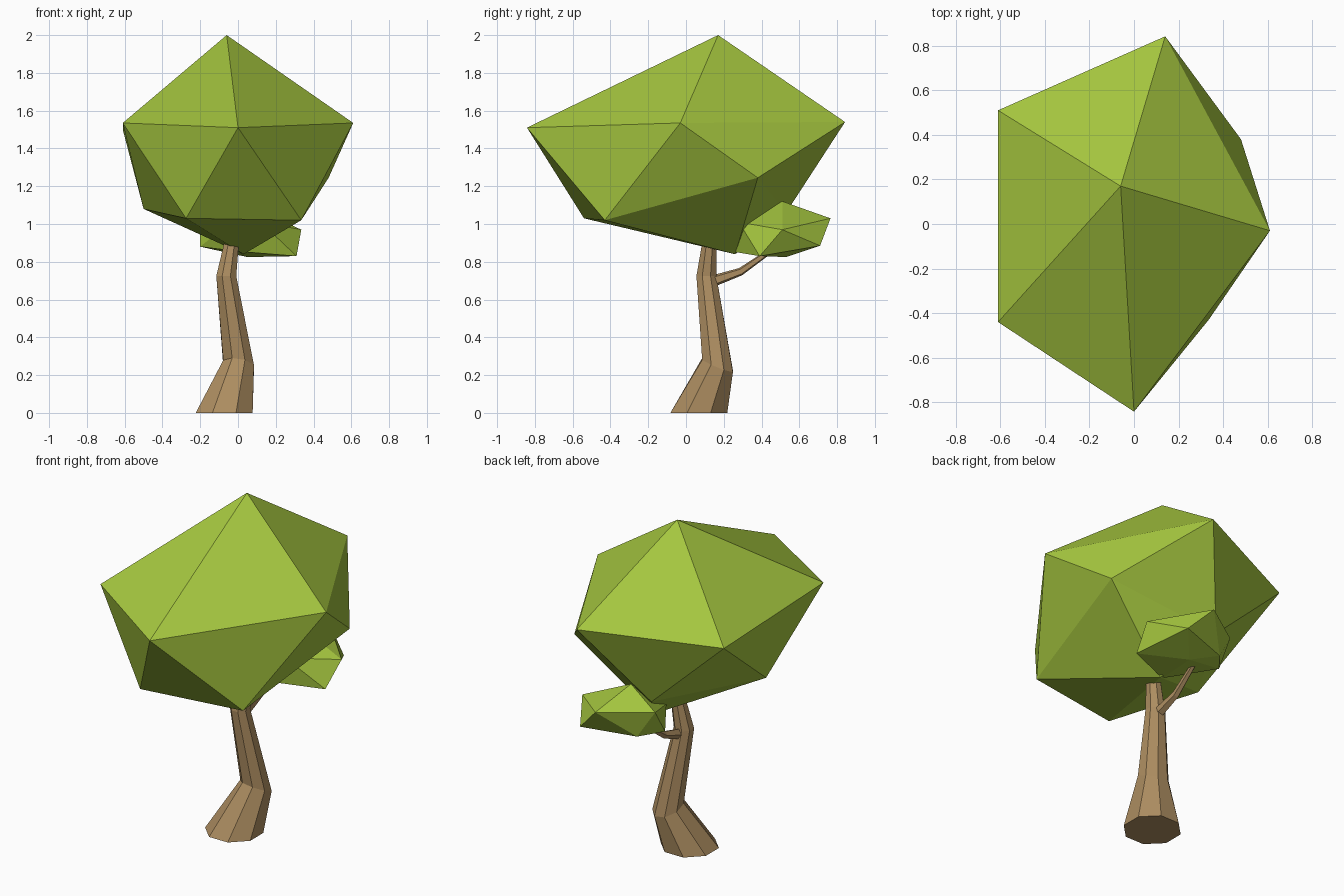
import bpy, bmesh
from math import cos, sin, pi
from mathutils import Vector

if "Cube" in bpy.data.objects:
    bpy.data.objects.remove(bpy.data.objects["Cube"])


def material(name, color):
    m = bpy.data.materials.new(name)
    m.diffuse_color = (*color, 1)
    m.use_nodes = True
    m.node_tree.nodes["Principled BSDF"].inputs["Base Color"].default_value = m.diffuse_color
    return m


LEAF = material("leaf", (0.38, 0.57, 0.05))
BARK = material("bark", (0.42, 0.27, 0.12))


def finish(name, bm, mat):
    bmesh.ops.recalc_face_normals(bm, faces=bm.faces)
    mesh = bpy.data.meshes.new(name)
    bm.to_mesh(mesh)
    bm.free()
    mesh.materials.append(mat)
    obj = bpy.data.objects.new(name, mesh)
    bpy.context.collection.objects.link(obj)
    return obj


def foliage(name, top, upper, lower, bottom):
    """Irregular icosahedron: two poles and two staggered rings."""
    bm = bmesh.new()
    t, b = bm.verts.new(top), bm.verts.new(bottom)
    u = [bm.verts.new(p) for p in upper]
    w = [bm.verts.new(p) for p in lower]
    n = len(u)
    for i in range(n):
        j = (i + 1) % n
        bm.faces.new((t, u[i], u[j]))
        bm.faces.new((u[i], w[i], u[j]))
        bm.faces.new((u[j], w[i], w[j]))
        bm.faces.new((b, w[j], w[i]))
    return finish(name, bm, LEAF)


def limb(name, stations, sides):
    """Faceted tube; each station is centre, two in-plane axes and radius."""
    bm = bmesh.new()
    rings = []
    for c, ax, ay, r in stations:
        c, ax, ay = Vector(c), Vector(ax), Vector(ay)
        rings.append([bm.verts.new(c + r * (ax * cos(a) + ay * sin(a)))
                      for a in (2 * pi * (k + 0.5) / sides for k in range(sides))])
    for p, q in zip(rings, rings[1:]):
        for k in range(sides):
            m = (k + 1) % sides
            bm.faces.new((p[k], p[m], q[m], q[k]))
    bm.faces.new(rings[0][::-1])
    bm.faces.new(rings[-1])
    return finish(name, bm, BARK)


# Large crown
foliage("crown", (-0.06, 0.17, 2.0),
        [(0, -0.842, 1.51), (0.61, -0.03, 1.535), (0.14, 0.842, 1.54),
         (-0.61, 0.51, 1.50), (-0.61, -0.44, 1.535)],
        [(0.335, -0.43, 1.02), (0.48, 0.38, 1.245), (-0.14, 0.53, 1.06),
         (-0.50, -0.05, 1.08), (-0.275, -0.54, 1.03)],
        (0.03, 0.26, 0.84))

# Small leaf cluster on the branch
foliage("small_crown", (0.01, 0.51, 1.12),
        [(0.12, 0.28, 1.01), (0.335, 0.51, 0.97), (0.07, 0.765, 1.03),
         (-0.20, 0.58, 1.03), (-0.10, 0.33, 0.96)],
        [(0.31, 0.39, 0.83), (0.21, 0.71, 0.885), (-0.10, 0.61, 0.87),
         (-0.20, 0.485, 0.88), (0.0, 0.24, 0.855)],
        (0.05, 0.53, 0.825))

# Bent trunk with flared foot
X, Y = (1, 0, 0), (0, 1, 0)
limb("trunk", [((-0.073, 0.068, 0), X, Y, 0.163),
               ((0.003, 0.167, 0.253), (1, 0, -0.15), (0, 1, -0.4), 0.088),
               ((-0.062, 0.108, 0.725), X, Y, 0.057),
               ((-0.025, 0.13, 0.96), X, Y, 0.037)], 8)

# Side branch
limb("branch", [((-0.055, 0.12, 0.69), X, (0, -0.3, 1), 0.032),
                ((-0.055, 0.29, 0.748), X, (0, -0.4, 0.9), 0.022),
                ((-0.045, 0.45, 0.86), X, (0, -0.5, 0.8), 0.015)], 5)
